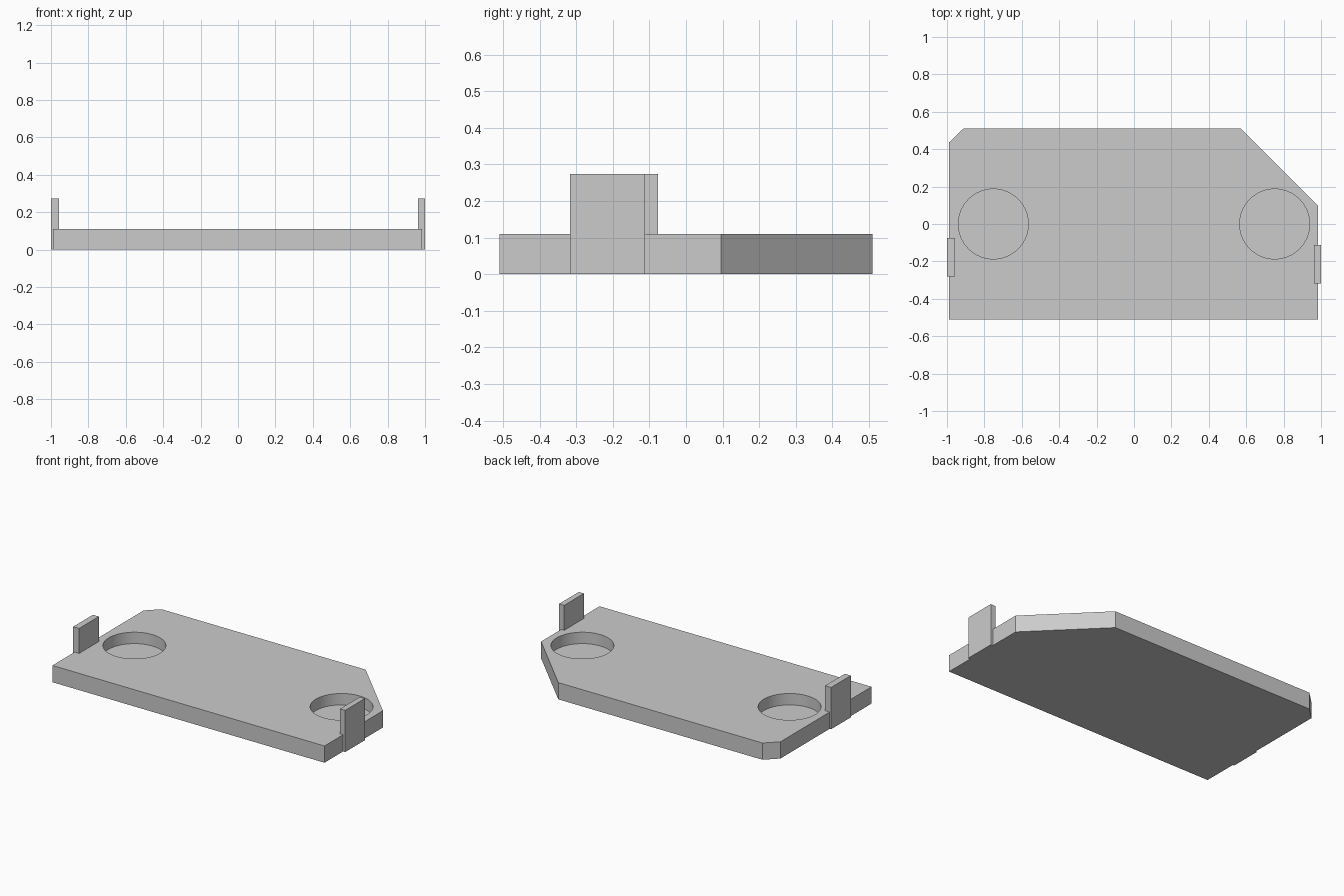
import bpy
import bmesh
from mathutils import Matrix

if "Cube" in bpy.data.objects:
    bpy.data.objects.remove(bpy.data.objects["Cube"], do_unlink=True)

grey = bpy.data.materials.new("plain_grey")
grey.use_nodes = True
grey.diffuse_color = (0.6, 0.6, 0.6, 1)
grey.node_tree.nodes["Principled BSDF"].inputs["Base Color"].default_value = (0.6, 0.6, 0.6, 1)

HEIGHT = 0.11
POCKET_DEPTH = 0.075


def add_object(name, bm):
    bmesh.ops.recalc_face_normals(bm, faces=bm.faces)
    mesh = bpy.data.meshes.new(name)
    bm.to_mesh(mesh)
    bm.free()
    mesh.materials.append(grey)
    obj = bpy.data.objects.new(name, mesh)
    bpy.context.collection.objects.link(obj)
    return obj


def prism(name, outline, bottom, top):
    bm = bmesh.new()
    face = bm.faces.new([bm.verts.new((x, y, bottom)) for x, y in outline])
    side = bmesh.ops.extrude_face_region(bm, geom=[face])
    verts = [g for g in side["geom"] if isinstance(g, bmesh.types.BMVert)]
    bmesh.ops.translate(bm, verts=verts, vec=(0, 0, top - bottom))
    return add_object(name, bm)


def block(name, x0, x1, y0, y1, top):
    return prism(name, [(x0, y0), (x1, y0), (x1, y1), (x0, y1)], 0, top)


# Base slab with one large and one small chamfered back corner
base = prism("base_plate", [(-0.99, -0.51), (0.985, -0.51), (0.985, 0.096),
                            (0.57, 0.51), (-0.912, 0.51), (-0.99, 0.435)], 0, HEIGHT)

# Two blind round pockets
for name, x in (("right_pocket_cutter", -0.752), ("left_pocket_cutter", 0.752)):
    bm = bmesh.new()
    bmesh.ops.create_cone(bm, cap_ends=True, segments=64, radius1=0.187, radius2=0.187,
                          depth=2 * POCKET_DEPTH, matrix=Matrix.Translation((x, 0, HEIGHT)))
    cutter = add_object(name, bm)
    cutter.hide_render = True
    cutter.hide_set(True)
    cut = base.modifiers.new(name, "BOOLEAN")
    cut.operation = "DIFFERENCE"
    cut.solver = "EXACT"
    cut.object = cutter

# Bake the cuts, then remove the cutters
bpy.context.view_layer.update()
evaluated = base.evaluated_get(bpy.context.evaluated_depsgraph_get())
base.data = bpy.data.meshes.new_from_object(evaluated)
base.modifiers.clear()
for name in ("right_pocket_cutter", "left_pocket_cutter"):
    bpy.data.objects.remove(bpy.data.objects[name], do_unlink=True)

bpy.ops.object.select_all(action="DESELECT")
base.select_set(True)
bpy.context.view_layer.objects.active = base
bpy.ops.object.shade_smooth_by_angle()

# Upright tabs on the two ends
block("right_tab", -1.0, -0.957, -0.28, -0.076, 0.274)
block("left_tab", 0.963, 1.0, -0.317, -0.112, 0.274)
